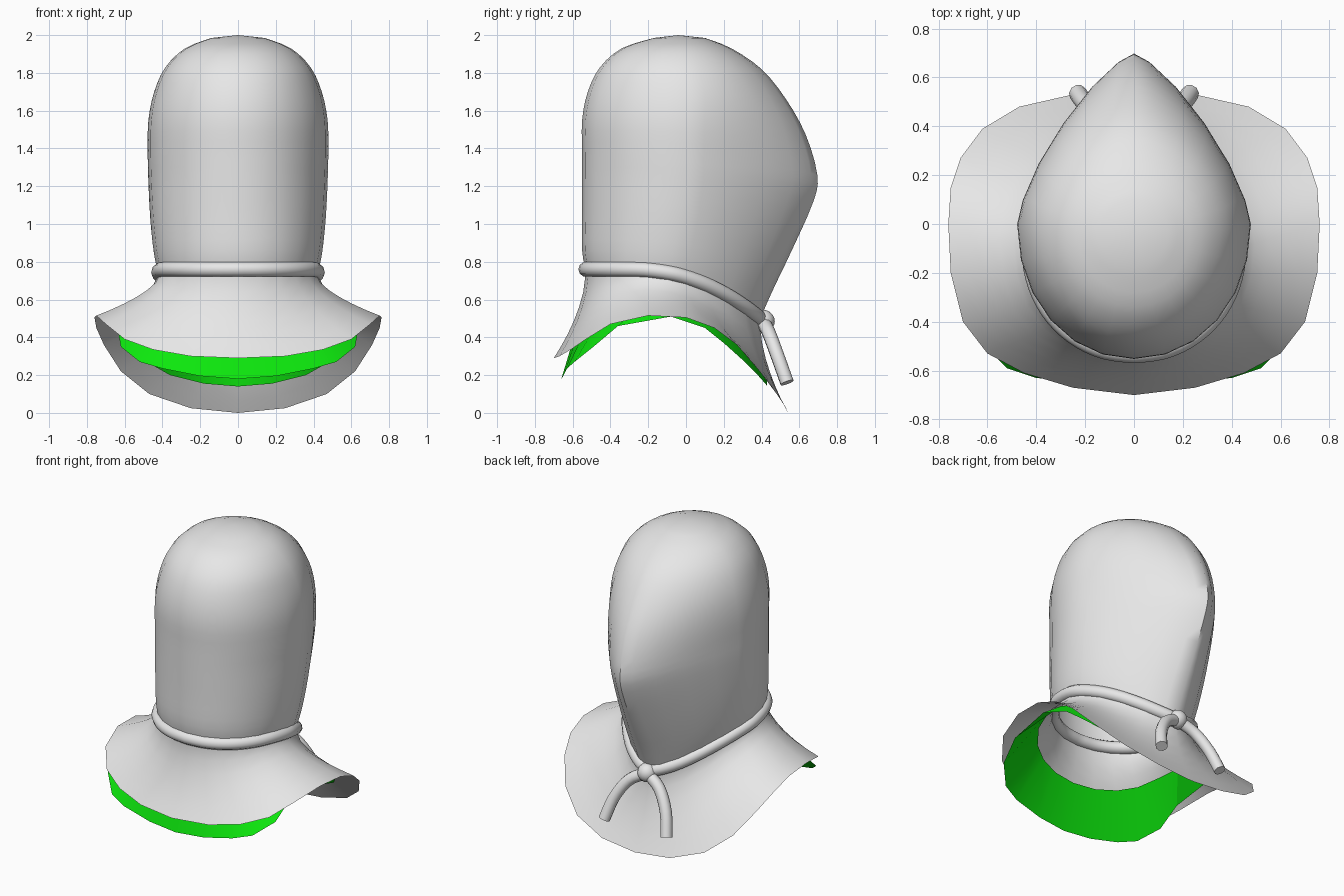
import bpy, math
from mathutils import Vector

if "Cube" in bpy.data.objects:
    bpy.data.objects.remove(bpy.data.objects["Cube"])

N = 24           # columns around every ring
HALF = N // 2


def material(name, rgb):
    m = bpy.data.materials.new(name)
    m.diffuse_color = (*rgb, 1)
    m.use_nodes = True
    m.node_tree.nodes["Principled BSDF"].inputs["Base Color"].default_value = m.diffuse_color
    return m


GREY = material("pale_grey", (0.8, 0.8, 0.8))
GREEN = material("bright_green", (0.004, 0.8, 0.004))


def catmull(pts, steps):
    """Smooth a list of equal-length tuples by Catmull-Rom interpolation."""
    out = []
    for i in range(len(pts) - 1):
        a, b = pts[max(i - 1, 0)], pts[i]
        c, d = pts[i + 1], pts[min(i + 2, len(pts) - 1)]
        for s in range(steps):
            t = s / steps
            out.append(tuple(
                0.5 * (2 * q + (r - p) * t + (2 * p - 5 * q + 4 * r - w) * t * t
                       + (3 * q - p - 3 * r + w) * t ** 3)
                for p, q, r, w in zip(a, b, c, d)))
    out.append(tuple(pts[-1]))
    return out


def ring(zf, drop, yf, sx, ys, yb, p):
    """Teardrop ring: round at the front, pointed and lowered at the back."""
    pts = []
    for i in range(N):
        a = 2 * math.pi * i / N
        s, c = math.sin(a), math.cos(a)
        e = 2 / (2.05 if c >= 0 else p)
        x = math.copysign(abs(s) ** e, s) * sx
        y = ys + (yf - ys if c >= 0 else yb - ys) * abs(c) ** e
        u = max(0, (y + 0.3) / (yb + 0.3))
        pts.append(Vector((x, y, zf - drop * u ** 2.2)))
    return pts


def mirror_ring(half):
    """Close a half outline (front to back) into a full ring."""
    pts = [Vector(p) for p in half]
    return pts + [Vector((-p.x, p.y, p.z)) for p in pts[-2:0:-1]]


def flare(a, b, t):
    """Concave bell between two rings."""
    h, v = t ** 1.4, t ** 0.8
    return [Vector((p.x + (q.x - p.x) * h, p.y + (q.y - p.y) * h,
                    p.z + (q.z - p.z) * v)) for p, q in zip(a, b)]


def loft(name, rings, mat, pole=None):
    verts = [v for r in rings for v in r]
    faces = []
    for j in range(len(rings) - 1):
        for i in range(N):
            k = (i + 1) % N
            faces.append((j * N + i, j * N + k, (j + 1) * N + k, (j + 1) * N + i))
    if pole:
        verts.append(Vector(pole))
        o = (len(rings) - 1) * N
        faces += [(o + i, o + (i + 1) % N, len(verts) - 1) for i in range(N)]
    me = bpy.data.meshes.new(name)
    me.from_pydata(verts, [], faces)
    me.materials.append(mat)
    ob = bpy.data.objects.new(name, me)
    bpy.context.collection.objects.link(ob)
    smooth(ob, 50)
    return ob


def smooth(ob, angle):
    bpy.ops.object.select_all(action='DESELECT')
    bpy.context.view_layer.objects.active = ob
    ob.select_set(True)
    bpy.ops.object.shade_smooth_by_angle(angle=math.radians(angle))


def tube(name, pts, radius, closed=False):
    cu = bpy.data.curves.new(name, 'CURVE')
    cu.dimensions = '3D'
    cu.bevel_depth = radius
    cu.bevel_resolution = 3
    cu.use_fill_caps = True
    sp = cu.splines.new('POLY')
    sp.points.add(len(pts) - 1)
    for q, p in zip(sp.points, pts):
        q.co = (*p, 1)
    sp.use_cyclic_u = closed
    sp.use_smooth = True
    cu.materials.append(GREY)
    ob = bpy.data.objects.new(name, cu)
    bpy.context.collection.objects.link(ob)
    return ob


# Hood levels: front z, back drop, front y, half width, widest y, back y, back roundness
levels = [
    (0.75, 0.26, -0.53, 0.420, -0.10, 0.390, 1.6),
    (0.86, 0.22, -0.55, 0.445, -0.07, 0.455, 1.55),
    (1.05, 0.19, -0.55, 0.465, -0.03, 0.560, 1.45),
    (1.25, 0.13, -0.55, 0.475, 0.00, 0.675, 1.35),
    (1.38, 0.12, -0.55, 0.478, 0.00, 0.695, 1.35),
    (1.55, 0.08, -0.55, 0.475, 0.00, 0.635, 1.45),
    (1.70, 0.04, -0.52, 0.445, 0.00, 0.530, 1.6),
    (1.83, 0.01, -0.455, 0.385, -0.02, 0.400, 1.75),
    (1.93, 0.00, -0.34, 0.280, -0.03, 0.240, 1.9),
    (1.985, 0.0, -0.17, 0.140, -0.04, 0.100, 2.0),
]
hood_rings = [ring(*lv) for lv in catmull(levels, 3)]
neck = hood_rings[0]

# Cape hem, half outline from front to back
hem = mirror_ring([
    (0, -0.70, 0.29), (0.25, -0.67, 0.30), (0.45, -0.61, 0.335),
    (0.60, -0.53, 0.39), (0.70, -0.40, 0.47), (0.75, -0.20, 0.515),
    (0.76, 0, 0.505), (0.75, 0.15, 0.45), (0.71, 0.27, 0.36),
    (0.62, 0.39, 0.22), (0.47, 0.48, 0.10), (0.25, 0.53, 0.025),
    (0, 0.54, 0)])
cape_rings = [flare(neck, hem, 1 - j / 6) for j in range(6)]

# Hood and cape in one skin
loft("hood_and_cape", cape_rings + hood_rings, GREY, (0, -0.04, 2.0))

# Green lining band hanging inside the cape
lining_hem = mirror_ring([
    (0, -0.66, 0.18), (0.20, -0.65, 0.195), (0.40, -0.63, 0.235),
    (0.52, -0.59, 0.27), (0.62, -0.49, 0.35), (0.64, -0.36, 0.46),
    (0.65, -0.08, 0.51), (0.62, 0.10, 0.45), (0.58, 0.20, 0.37),
    (0.50, 0.30, 0.28), (0.36, 0.38, 0.20), (0.18, 0.42, 0.155),
    (0, 0.43, 0.14)])
lining_top = [Vector((p.x * 0.96, p.y * 0.96, p.z - 0.01))
              for p in flare(neck, hem, 0.5)]
band = loft("lining_band", [lining_hem, lining_top], GREEN)
smooth(band, 20)

# Cord around the neck
loop = [tuple(p) for p in neck]
cord = catmull(loop + [loop[0]], 3)[:-1]
tube("neck_cord", [(x, y, z + 0.01) for x, y, z in cord], 0.04, True)

# Knot and two hanging cord ends
bpy.ops.mesh.primitive_uv_sphere_add(segments=16, ring_count=10, radius=0.06,
                                     location=(0, 0.41, 0.485))
knot = bpy.context.object
knot.name = "knot"
knot.data.materials.append(GREY)
smooth(knot, 60)
for side, name in ((1, "right_cord_end"), (-1, "left_cord_end")):
    path = [(0, 0.41, 0.48), (0.11 * side, 0.44, 0.42),
            (0.19 * side, 0.485, 0.30), (0.23 * side, 0.535, 0.16)]
    tube(name, catmull(path, 4), 0.037)
